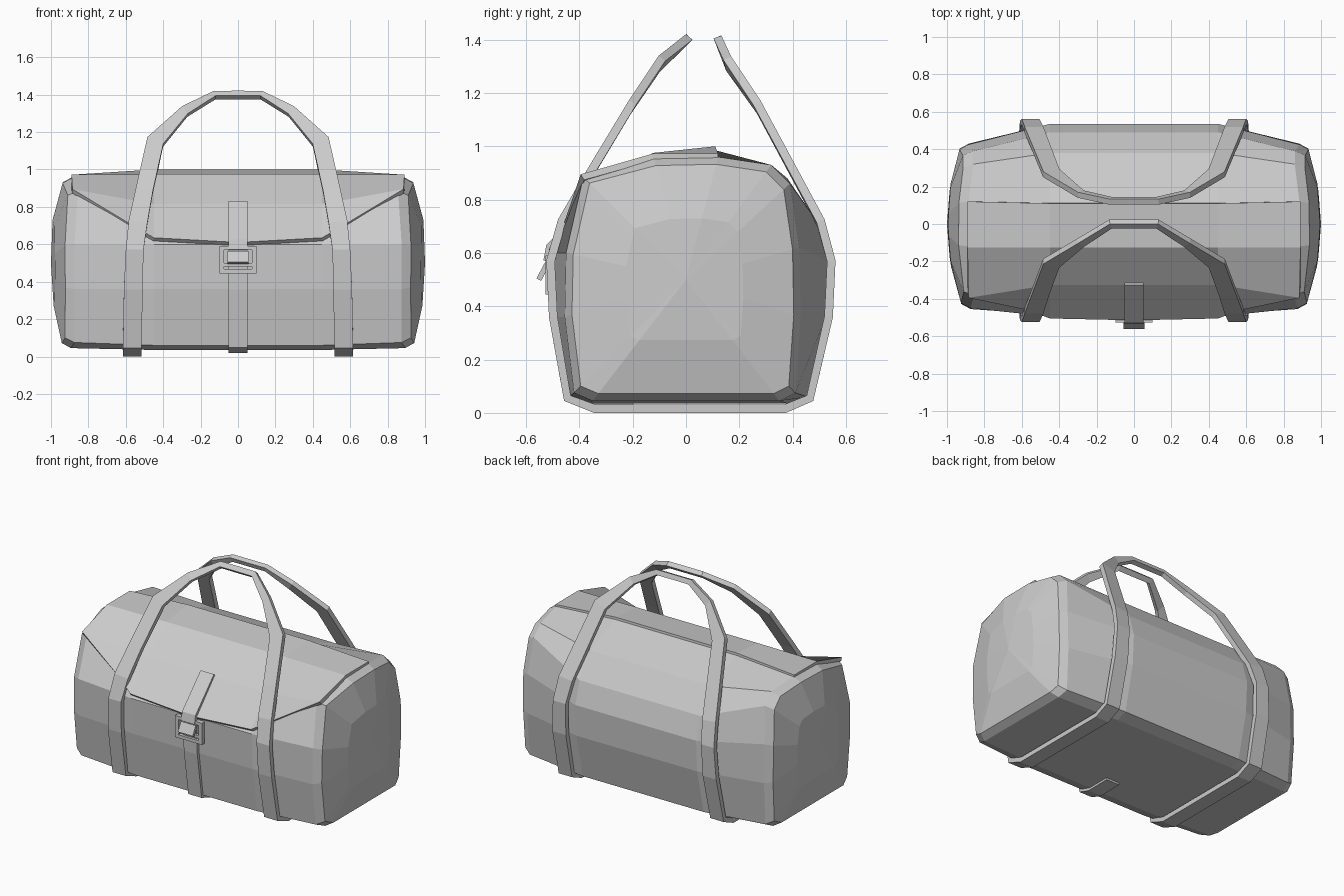
import bpy, bmesh
from mathutils import Vector


def finish(name, bm, mirror=True, thick=0.0, offset=0.0):
    bmesh.ops.recalc_face_normals(bm, faces=bm.faces)
    me = bpy.data.meshes.new(name)
    bm.to_mesh(me)
    bm.free()
    ob = bpy.data.objects.new(name, me)
    bpy.context.collection.objects.link(ob)
    if mirror:
        m = ob.modifiers.new("mirror", 'MIRROR')
        m.use_clip = True
    if thick:
        s = ob.modifiers.new("thickness", 'SOLIDIFY')
        s.thickness = thick
        s.offset = offset
    return ob


def loft(rows, closed=False, tip=None):
    """Skin rows of points with quads; an optional tip closes the last row."""
    bm = bmesh.new()
    vs = [[bm.verts.new(p) for p in r] for r in rows]
    n = len(rows[0])
    span = range(n if closed else n - 1)
    for a, b in zip(vs, vs[1:]):
        for i in span:
            j = (i + 1) % n
            bm.faces.new((a[i], a[j], b[j], b[i]))
    if tip:
        t = bm.verts.new(tip)
        for i in span:
            bm.faces.new((vs[-1][i], vs[-1][(i + 1) % n], t))
    return bm


def band(name, pts, half, thick):
    """Flat strap running along (y, z) points, centred on x = 0."""
    return finish(name, loft([[(-half, y, z), (half, y, z)] for y, z in pts]),
                  mirror=False, thick=thick)


def boxes(name, specs):
    bm = bmesh.new()
    for c, s in specs:
        r = bmesh.ops.create_cube(bm, size=1)
        bmesh.ops.scale(bm, vec=s, verts=r['verts'])
        bmesh.ops.translate(bm, vec=c, verts=r['verts'])
    return finish(name, bm, mirror=False)


# Bag body: (y, z) sections from the middle to the bulging end panels
mid = [(-.36, .035), (-.44, .06), (-.485, .36), (-.495, .6), (-.31, .80), (-.12, .955),
       (.11, .985), (.38, .88), (.49, .72), (.535, .57), (.525, .36), (.455, .06), (.38, .035)]
end = [(-.35, .045), (-.42, .075), (-.455, .36), (-.45, .6), (-.385, .885), (-.12, .955),
       (.12, .96), (.32, .93), (.39, .86), (.425, .62), (.43, .36), (.41, .075), (.35, .045)]


def bulge(y, z):
    return 1 - .42 * y * y - .6 * max(0, z - .62) ** 2 - .15 * max(0, .36 - z) ** 2


def end_ring(s, inset):
    pts = [(y * s, .5 + (z - .5) * s) for y, z in end]
    return [(bulge(y, z) - inset, y, z) for y, z in pts]


rows = [[(0, y, z) for y, z in mid], [(.45, y, z) for y, z in mid],
        end_ring(1, .04), end_ring(.94, 0), end_ring(.5, 0)]
finish("bag_body", loft(rows, closed=True, tip=(1, 0, .5)))

# Top flap folding over the front, tapering to its lower edge
flap = [[(0, -.515, .61), (.45, -.505, .635), (.57, -.46, .705)],
        [(0, -.325, .815), (.45, -.325, .815), (.885, -.395, .895)],
        [(0, -.125, .975), (.45, -.125, .975), (.89, -.125, .972)],
        [(0, .11, 1.0), (.45, .11, 1.0), (.89, .12, .972)]]
finish("top_flap", loft(flap), thick=.025, offset=-1)

# Carry straps: one loop from front handle, under the bag, to back handle
# each row: outer edge x, y, z and inner edge x, y, z
strap = [(0, .012, 1.41, 0, -.012, 1.385), (.13, .012, 1.41, .12, -.012, 1.385),
         (.30, -.09, 1.33, .27, -.11, 1.29), (.485, -.20, 1.165, .40, -.22, 1.13),
         (.545, -.36, .90, .455, -.37, .88), (.585, -.465, .72, .485, -.465, .71),
         (.60, -.508, .57, .505, -.508, .57), (.61, -.498, .36, .51, -.498, .36),
         (.615, -.445, .055, .515, -.445, .055), (.615, -.34, .015, .515, -.34, .015),
         (.615, .37, .015, .515, .37, .015), (.615, .465, .055, .515, .465, .055),
         (.61, .535, .36, .51, .535, .36), (.60, .545, .57, .505, .545, .57),
         (.585, .505, .72, .485, .505, .71), (.485, .265, 1.165, .40, .28, 1.13),
         (.30, .155, 1.33, .27, .165, 1.29), (.13, .118, 1.41, .12, .13, 1.38),
         (0, .118, 1.41, 0, .13, 1.38)]
finish("carry_straps", loft([[r[:3], r[3:]] for r in strap]), thick=.032)

# Closure strap down the front centre
band("closure_strap_lower", [(-.20, .032), (-.37, .03), (-.45, .055), (-.495, .36), (-.507, .6)],
     .05, .02)
band("closure_strap_upper", [(-.32, .825), (-.515, .625), (-.525, .57)], .05, .02)

# Buckle frame with side posts, cross bars and an angled tongue
boxes("buckle_frame", [((0, -.512, .58), (.2, .03, .022)), ((0, -.512, .456), (.2, .03, .022)),
                       ((-.088, -.512, .518), (.024, .03, .14)),
                       ((.088, -.512, .518), (.024, .03, .14)),
                       ((0, -.515, .49), (.15, .02, .02))])
band("buckle_tongue", [(-.52, .56), (-.552, .50)], .055, .02)
